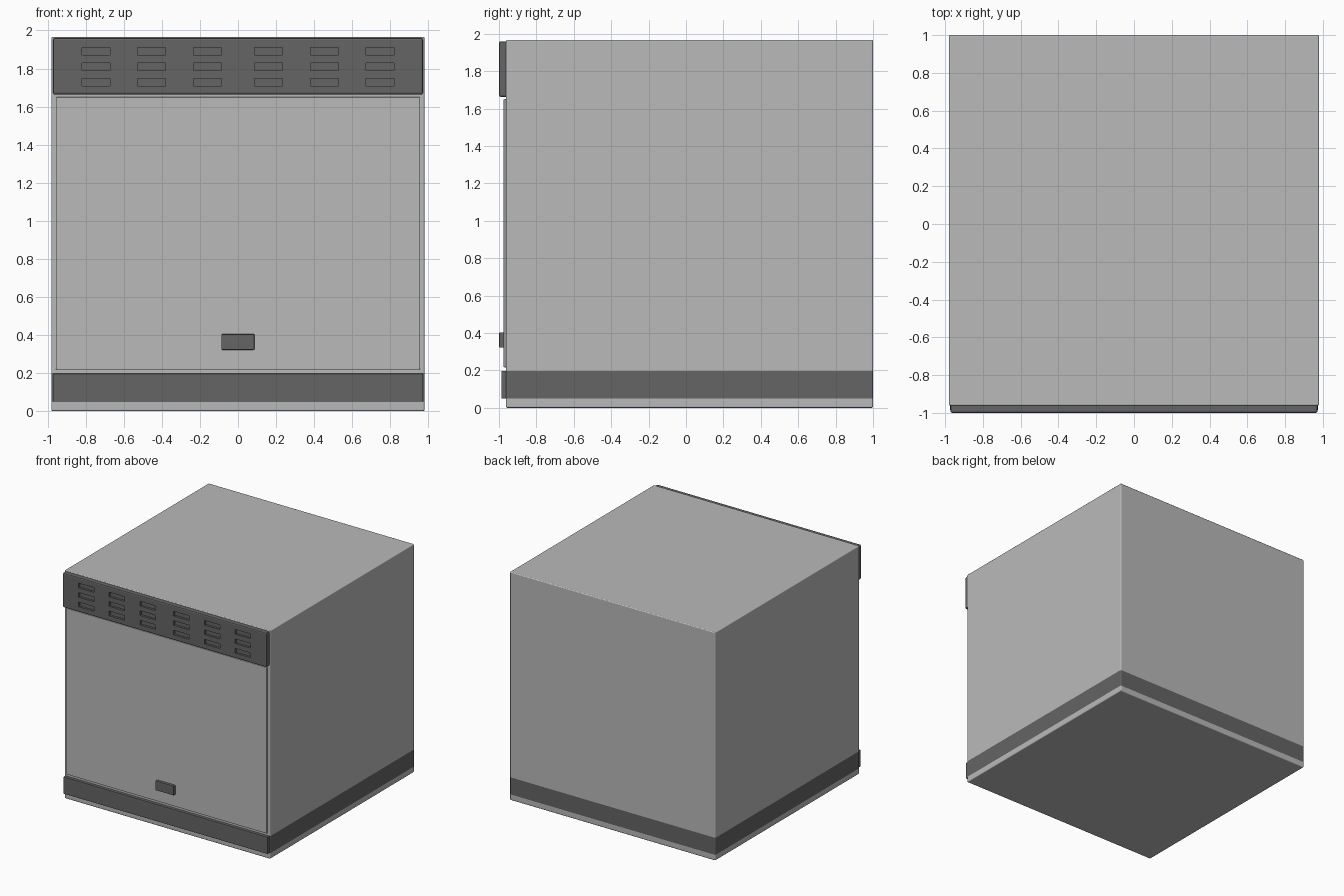
import bpy, bmesh, math
from mathutils import Vector

if "Cube" in bpy.data.objects:
    bpy.data.objects.remove(bpy.data.objects["Cube"])


def material(name, v):
    m = bpy.data.materials.new(name)
    m.diffuse_color = (v, v, v, 1)
    m.use_nodes = True
    m.node_tree.nodes["Principled BSDF"].inputs["Base Color"].default_value = m.diffuse_color
    return m


LIGHT = material("light grey enamel", 0.49)
DARK = material("dark grey trim", 0.13)


def add_box(bm, lo, hi):
    verts = bmesh.ops.create_cube(bm, size=1)["verts"]
    for v in verts:
        v.co = Vector([(a + b) / 2 + c * (b - a) for a, b, c in zip(lo, hi, v.co)])


def finish(name, bm, mats, smooth=False):
    me = bpy.data.meshes.new(name)
    bm.to_mesh(me)
    bm.free()
    for m in mats:
        me.materials.append(m)
    ob = bpy.data.objects.new(name, me)
    bpy.context.collection.objects.link(ob)
    if smooth:
        bpy.ops.object.select_all(action='DESELECT')
        bpy.context.view_layer.objects.active = ob
        ob.select_set(True)
        bpy.ops.object.shade_smooth_by_angle(angle=math.radians(40))
        # keep the large faces evenly shaded next to the rounded edges
        ob.modifiers.new("weighted_normals", 'WEIGHTED_NORMAL').keep_sharp = True
    return ob


def rounded_box(lo, hi, bevel, segments=2):
    bm = bmesh.new()
    add_box(bm, lo, hi)
    bmesh.ops.bevel(bm, geom=bm.edges[:], offset=bevel, segments=segments,
                    profile=0.5, affect='EDGES')
    return bm


# Cabinet body, with the dark plinth band cut into its sides and back
bm = rounded_box((-0.98, -0.962, 0), (0.98, 1.0, 1.967), 0.008, 3)
for z in (0.05, 0.197):
    bmesh.ops.bisect_plane(bm, geom=bm.verts[:] + bm.edges[:] + bm.faces[:],
                           plane_co=(0, 0, z), plane_no=(0, 0, 1))
for f in bm.faces:
    f.material_index = int(0.05 < f.calc_center_median().z < 0.197)
finish("cabinet_body", bm, [LIGHT, DARK], True)

# Front plinth plate
finish("plinth_front", rounded_box((-0.973, -0.987, 0.05), (0.973, -0.95, 0.197), 0.004),
       [DARK], True)

# Door and its handle
finish("door", rounded_box((-0.957, -0.976, 0.217), (0.957, -0.95, 1.65), 0.006),
       [LIGHT], True)
finish("door_handle", rounded_box((-0.088, -0.999, 0.322), (0.086, -0.965, 0.404), 0.004),
       [DARK], True)

# Vent panel with six columns of three slots
panel = finish("vent_panel", rounded_box((-0.972, -1.0, 1.663), (0.972, -0.95, 1.96), 0.01),
               [DARK])
bm = bmesh.new()
for side in (-1, 1):
    for x in (0.16, 0.455, 0.747):
        for z in (1.728, 1.81, 1.891):
            add_box(bm, (side * x - 0.074, -1.05, z - 0.02),
                    (side * x + 0.074, -0.982, z + 0.02))
slots = finish("vent_slot_cutter", bm, [DARK])
slots.hide_render = True
slots.display_type = 'WIRE'
cut = panel.modifiers.new("slots", 'BOOLEAN')
cut.operation = 'DIFFERENCE'
cut.solver = 'EXACT'
cut.object = slots
